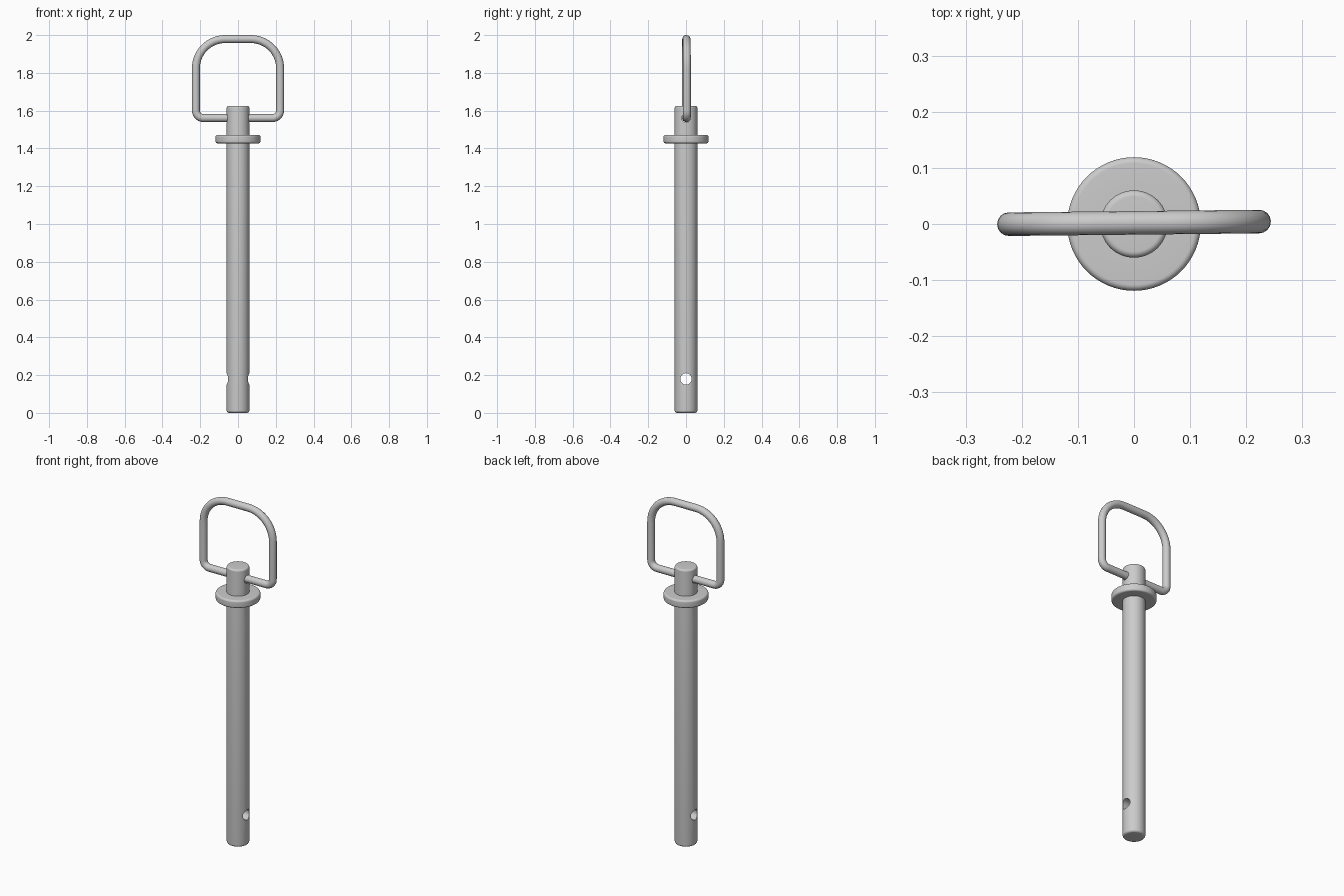
import bpy, bmesh, math
from mathutils import Matrix, Vector

if "Cube" in bpy.data.objects:
    bpy.data.objects.remove(bpy.data.objects["Cube"])


def fillet(corners, closed=False, steps=8):
    """Round every corner (a, b, radius) of a 2D right-angled or open path."""
    pts, n = [], len(corners)
    for i, (a, b, r) in enumerate(corners):
        p = Vector((a, b))
        if r == 0:
            pts.append(p)
            continue
        d0 = (Vector(corners[i - 1][:2]) - p).normalized()
        d1 = (Vector(corners[(i + 1) % n][:2]) - p).normalized()
        centre = p + (d0 + d1) * r
        for k in range(steps + 1):
            t = math.pi / 2 * k / steps
            pts.append(centre - d1 * r * math.cos(t) - d0 * r * math.sin(t))
    return pts


def lathe(name, profile, closed=False, sides=64):
    """Spin an (r, z) profile around the z axis."""
    bm = bmesh.new()
    verts = [bm.verts.new((p[0], 0, p[1])) for p in profile]
    edges = [bm.edges.new(pair) for pair in zip(verts, verts[1:])]
    if closed:
        edges.append(bm.edges.new((verts[-1], verts[0])))
    bmesh.ops.spin(bm, geom=verts + edges, axis=(0, 0, 1), cent=(0, 0, 0),
                   angle=2 * math.pi, steps=sides, use_duplicate=False)
    bmesh.ops.remove_doubles(bm, verts=bm.verts, dist=1e-5)
    bmesh.ops.recalc_face_normals(bm, faces=bm.faces)
    me = bpy.data.meshes.new(name)
    bm.to_mesh(me)
    bm.free()
    ob = bpy.data.objects.new(name, me)
    bpy.context.collection.objects.link(ob)
    return ob


def smooth(ob):
    bpy.ops.object.select_all(action='DESELECT')
    ob.select_set(True)
    bpy.context.view_layer.objects.active = ob
    bpy.ops.object.shade_smooth_by_angle(angle=math.radians(35))


def drill(ob, z, radius):
    """Cut a hole through along x."""
    bpy.ops.mesh.primitive_cylinder_add(vertices=40, radius=radius, depth=0.4,
                                        location=(0, 0, z),
                                        rotation=(0, math.pi / 2, 0))
    cutter = bpy.context.object
    cutter.name = "hole_cutter"
    cutter.hide_render = True
    mod = ob.modifiers.new("hole", 'BOOLEAN')
    mod.object, mod.operation, mod.solver = cutter, 'DIFFERENCE', 'EXACT'
    bpy.context.view_layer.objects.active = ob
    bpy.ops.object.modifier_apply(modifier=mod.name)
    bpy.data.objects.remove(cutter)


# Shaft with rounded ends, clip hole and handle hole
shaft = lathe("pin_shaft", fillet([(0, 0, 0), (0.06, 0, 0.013),
                                   (0.06, 1.625, 0.011), (0, 1.625, 0)]))
drill(shaft, 0.18, 0.03)
drill(shaft, 1.56, 0.0225)
smooth(shaft)

# Stop collar
collar = lathe("stop_collar", fillet([(0.055, 1.427, 0), (0.119, 1.427, 0.011),
                                      (0.119, 1.472, 0.011), (0.055, 1.472, 0)]),
               closed=True)
smooth(collar)

# Bent wire handle, turned very slightly about the shaft
WIRE, HALF, LOW, HIGH = 0.021, 0.223, 1.561, 1.979
path = fillet([(-HALF, LOW, 0.04), (HALF, LOW, 0.04),
               (HALF, HIGH, 0.155), (-HALF, HIGH, 0.155)], steps=14)
curve = bpy.data.curves.new("wire_handle", 'CURVE')
curve.dimensions = '3D'
curve.bevel_depth = WIRE
curve.bevel_resolution = 6
spline = curve.splines.new('POLY')
spline.points.add(len(path) - 1)
for point, p in zip(spline.points, path):
    point.co = (p.x, 0, p.y, 1)
spline.use_cyclic_u = True
handle = bpy.data.objects.new("wire_handle", curve)
bpy.context.collection.objects.link(handle)
handle.matrix_world = Matrix.Translation((0, 0.002, 0)) @ Matrix.Rotation(math.radians(0.6), 4, 'Z')
bpy.ops.object.select_all(action='DESELECT')
handle.select_set(True)
bpy.context.view_layer.objects.active = handle
bpy.ops.object.convert(target='MESH')
smooth(bpy.context.object)
